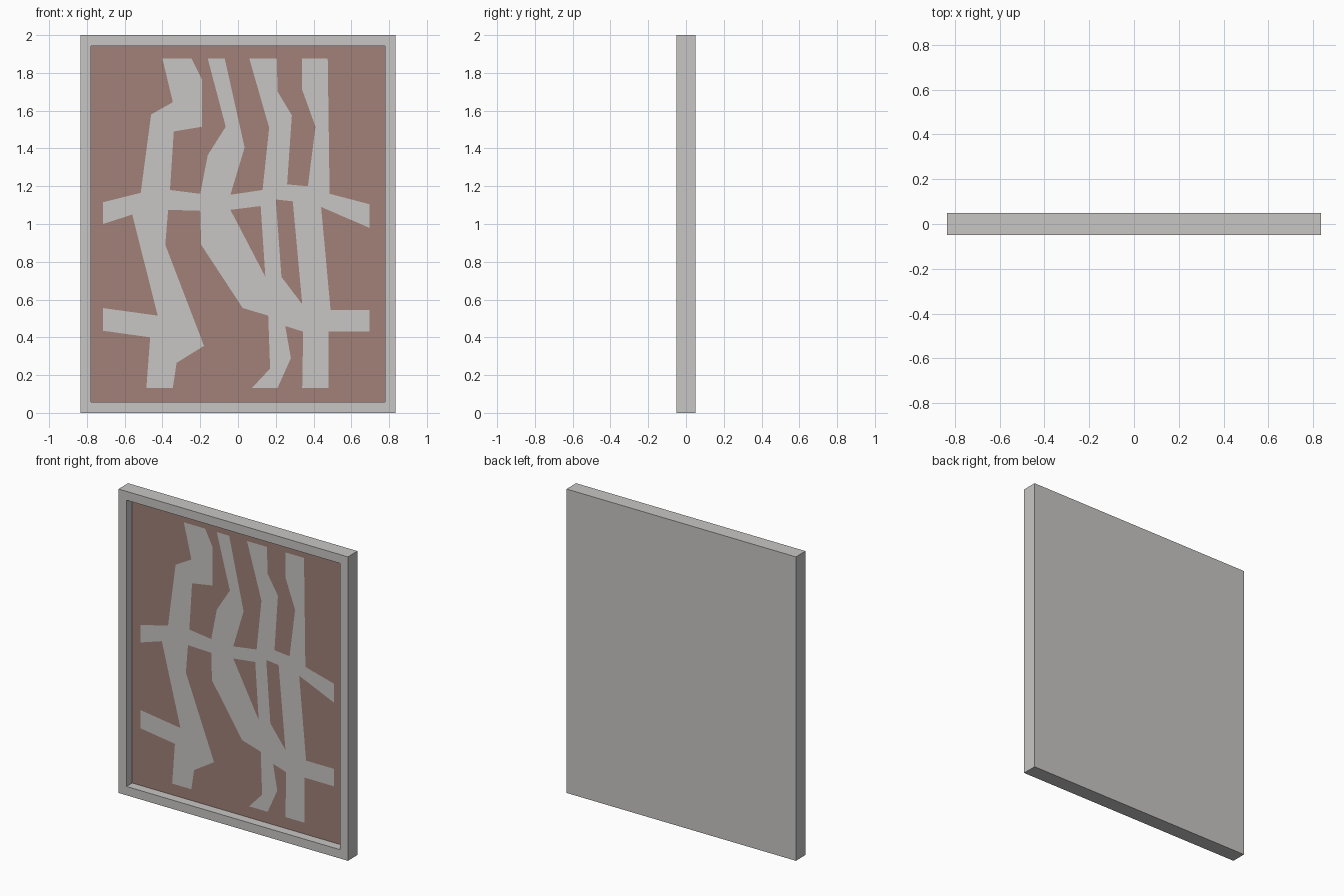
import bpy, bmesh
from mathutils import Vector

PANEL_Y = 0.01          # depth of the recessed picture surface


def material(name, rgb):
    m = bpy.data.materials.new(name)
    m.diffuse_color = (*rgb, 1.0)
    return m


grey = material("warm grey", (0.58, 0.565, 0.555))
brown = material("dusty brown", (0.355, 0.22, 0.185))


def add_object(name, bm, mats):
    mesh = bpy.data.meshes.new(name)
    bm.to_mesh(mesh)
    bm.free()
    for m in mats:
        mesh.materials.append(m)
    obj = bpy.data.objects.new(name, mesh)
    bpy.context.collection.objects.link(obj)
    return obj


# Frame: a slab whose front face is inset and pushed back, leaving a brown panel
bm = bmesh.new()
bmesh.ops.create_cube(bm, size=1)
for v in bm.verts:
    v.co = Vector((v.co.x * 1.67, v.co.y * 0.1, v.co.z * 2 + 1))
front = min(bm.faces, key=lambda f: f.calc_center_median().y)
bmesh.ops.inset_region(bm, faces=[front], thickness=0.082)
rim = bmesh.ops.extrude_discrete_faces(bm, faces=[front])["faces"][0]
for v in rim.verts:
    v.co.y = PANEL_Y
rim.material_index = 1
bmesh.ops.recalc_face_normals(bm, faces=bm.faces)
add_object("picture_frame", bm, [grey, brown])


def painted_shape(name, *outlines):
    """Flat painted shapes lying just in front of the panel, as (x, z) outlines."""
    bm = bmesh.new()
    for pts in outlines:
        f = bm.faces.new([bm.verts.new((x, PANEL_Y - 0.002, z)) for x, z in pts])
        f.normal_update()
        if f.normal.y > 0:
            f.normal_flip()
    bmesh.ops.triangulate(bm, faces=bm.faces)
    return add_object(name, bm, [grey])


# Four wandering trunks, left to right
painted_shape("trunk_1", [
    (-.40, 1.875), (-.345, 1.645), (-.46, 1.58), (-.515, 1.165), (-.56, 1.05),
    (-.425, .515), (-.465, .40), (-.485, .133), (-.345, .133), (-.325, .265),
    (-.18, .355), (-.385, .89), (-.37, 1.075), (-.36, 1.18), (-.34, 1.49),
    (-.19, 1.515), (-.19, 1.765), (-.245, 1.875)])
painted_shape("trunk_2", [
    (-.16, 1.875), (-.065, 1.515), (-.16, 1.365), (-.20, 1.16), (-.20, 1.07),
    (-.195, .89), (.025, .555), (.16, .515), (.145, .72), (-.04, 1.075),
    (-.04, 1.155), (.035, 1.405), (-.07, 1.875)])
painted_shape("trunk_3", [
    (.06, 1.875), (.165, 1.51), (.13, 1.18), (.12, 1.095), (.145, .72),
    (.16, .515), (.17, .235), (.075, .133), (.21, .133), (.28, .29),
    (.25, .46), (.23, .72), (.20, 1.13), (.26, 1.21), (.285, 1.575),
    (.21, 1.70), (.205, 1.875)])
painted_shape("trunk_4", [
    (.34, 1.875), (.34, 1.71), (.41, 1.515), (.37, 1.20), (.29, 1.12),
    (.34, .575), (.345, .43), (.34, .133), (.48, .133), (.48, .43),
    (.49, .545), (.44, 1.09), (.485, 1.16), (.475, 1.875)])

# Branches joining the trunks at mid height and low down
painted_shape(
    "middle_branch",
    [(-.715, 1.115), (-.515, 1.165), (-.56, 1.05), (-.715, 1.0)],
    [(-.36, 1.18), (-.20, 1.16), (-.20, 1.07), (-.37, 1.075)],
    [(-.04, 1.155), (.13, 1.18), (.12, 1.095), (-.04, 1.075)],
    [(.26, 1.21), (.37, 1.20), (.29, 1.12), (.20, 1.13)],
    [(.485, 1.16), (.695, 1.105), (.695, .98), (.44, 1.09)])
painted_shape(
    "lower_branch",
    [(-.715, .555), (-.425, .515), (-.465, .40), (-.715, .435)],
    [(.23, .72), (.34, .575), (.345, .43), (.25, .46)],
    [(.49, .545), (.695, .545), (.695, .43), (.48, .43)])
